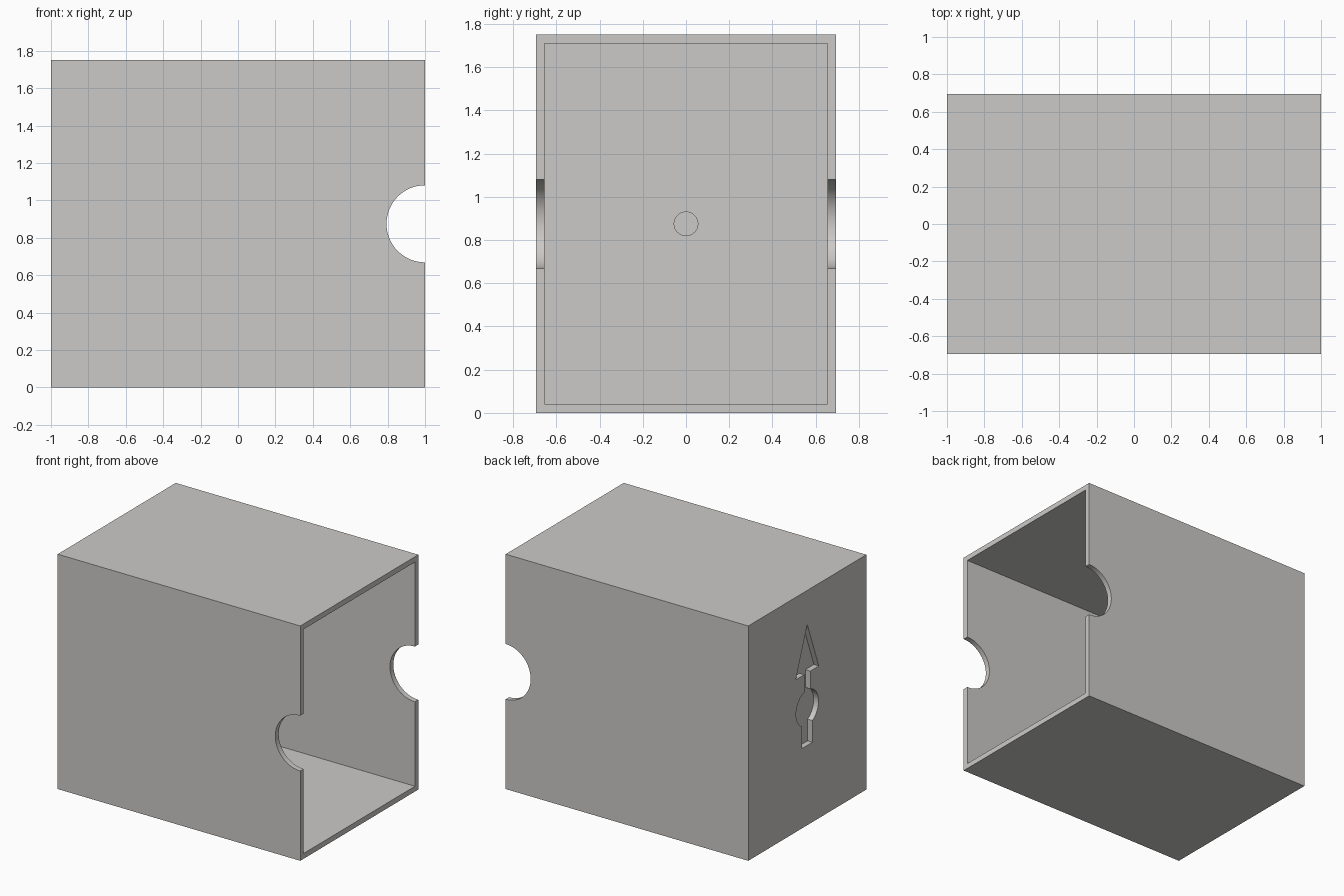
import bpy
import bmesh
import math
from mathutils import Vector

if "Cube" in bpy.data.objects:
    bpy.data.objects.remove(bpy.data.objects["Cube"], do_unlink=True)

LENGTH, WIDTH, HEIGHT = 2.0, 1.39, 1.75
WALL, END_WALL = 0.04, 0.08
MID = HEIGHT / 2

grey = bpy.data.materials.new("warm_grey")
grey.use_nodes = True
colour = (0.6, 0.59, 0.575, 1)
grey.diffuse_color = colour
grey.node_tree.nodes["Principled BSDF"].inputs["Base Color"].default_value = colour


def prism(name, points, direction):
    """Extrude a closed outline along a direction."""
    bm = bmesh.new()
    face = bm.faces.new([bm.verts.new(p) for p in points])
    moved = bmesh.ops.extrude_face_region(bm, geom=[face])["geom"]
    verts = [g for g in moved if isinstance(g, bmesh.types.BMVert)]
    bmesh.ops.translate(bm, verts=verts, vec=Vector(direction))
    bmesh.ops.recalc_face_normals(bm, faces=bm.faces)
    mesh = bpy.data.meshes.new(name)
    bm.to_mesh(mesh)
    bm.free()
    mesh.materials.append(grey)
    obj = bpy.data.objects.new(name, mesh)
    bpy.context.collection.objects.link(obj)
    return obj


def block(name, x0, x1, width, z0, z1):
    w = width / 2
    outline = [(x0, -w, z0), (x0, w, z0), (x0, w, z1), (x0, -w, z1)]
    return prism(name, outline, (x1 - x0, 0, 0))


def arc(radius, start, end, count):
    """Points on an arc around the origin, ends included."""
    angles = [start + (end - start) * i / count for i in range(count + 1)]
    return [(radius * math.cos(a), radius * math.sin(a)) for a in angles]


box = block("box_shell", -LENGTH / 2, LENGTH / 2, WIDTH, 0, HEIGHT)

# Open cavity
cutters = [block("cavity_cutter", -LENGTH / 2 + END_WALL, 1.2,
                 WIDTH - 2 * WALL, WALL, HEIGHT - WALL)]

# Thumb notches through both side walls
circle = arc(0.206, 0, math.tau, 64)[:-1]
cutters.append(prism("thumb_notch_cutter",
                     [(1 + u, -1, MID + v) for u, v in circle], (0, 2, 0)))

# Engraved arrow with a round hub on the closed end
R, NARROW, BROAD = 0.132, 0.035, 0.06
upper = math.acos(NARROW / R)
lower = -math.acos(BROAD / R)
half = [(0, 0.62), (0.135, 0.26), (NARROW, 0.26)]
half += arc(R, upper, lower, 24)
half.append((BROAD, -0.28))
outline = half + [(-u, v) for u, v in reversed(half[1:])]
cutters.append(prism("arrow_cutter",
                     [(-1.05, u, MID + v) for u, v in outline], (0.09, 0, 0)))

# Small round dimple inside the closed end
dimple = arc(0.055, 0, math.tau, 32)[:-1]
cutters.append(prism("dimple_cutter",
                     [(-0.94, u, MID + v) for u, v in dimple], (0.1, 0, 0)))

for cutter in cutters:
    mod = box.modifiers.new(cutter.name, "BOOLEAN")
    mod.operation = "DIFFERENCE"
    mod.solver = "EXACT"
    mod.object = cutter

# Apply the cuts and drop the cutters
bpy.context.view_layer.objects.active = box
box.select_set(True)
for mod in list(box.modifiers):
    bpy.ops.object.modifier_apply(modifier=mod.name)
for cutter in cutters:
    bpy.data.objects.remove(cutter, do_unlink=True)
bpy.ops.object.shade_smooth_by_angle(angle=math.radians(30))
